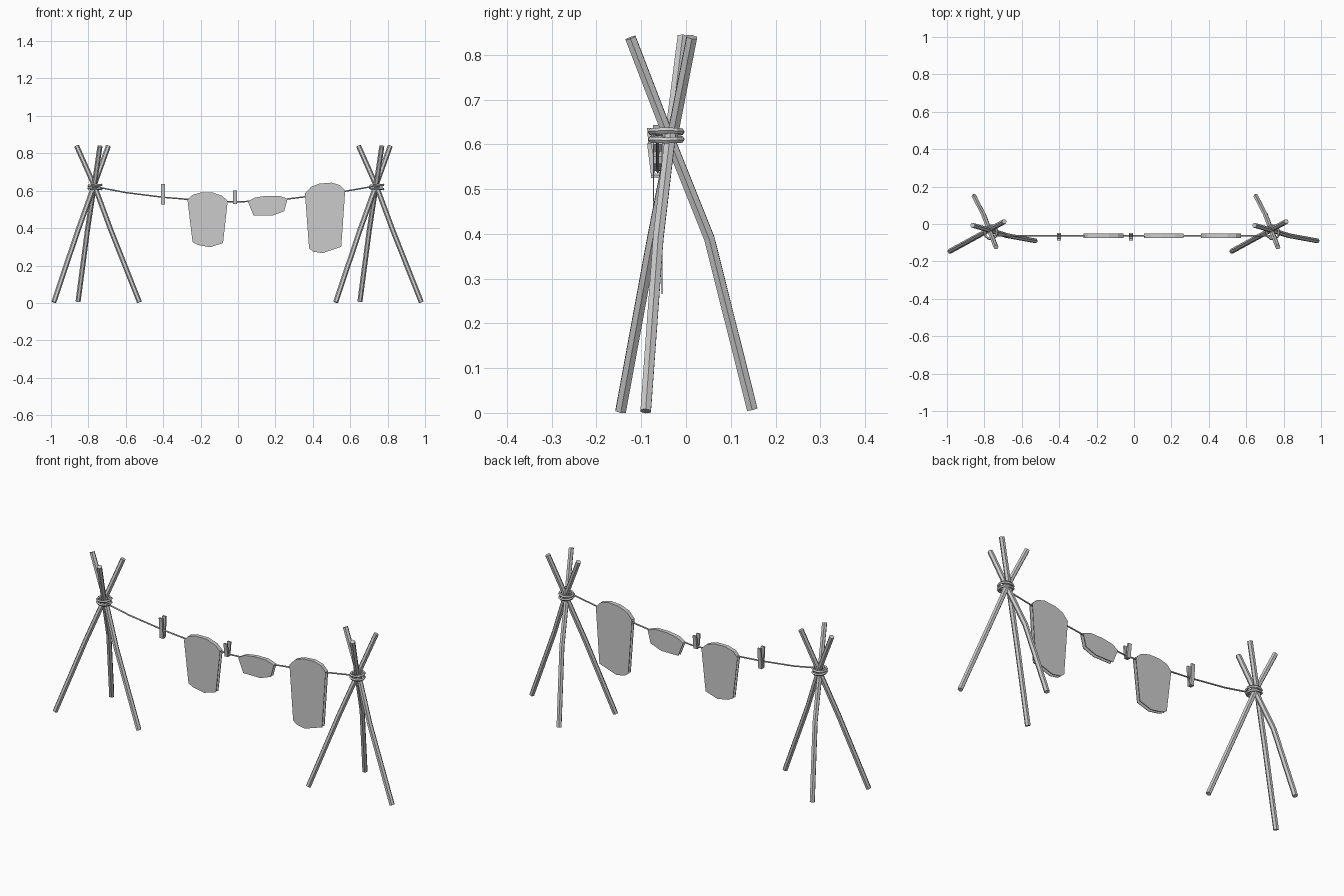
import bpy, bmesh, math
from mathutils import Vector, Matrix

cube = bpy.data.objects.get("Cube")
if cube:
    bpy.data.objects.remove(cube, do_unlink=True)

grey = bpy.data.materials.new("plain grey")
grey.use_nodes = True
grey.diffuse_color = (0.6, 0.6, 0.6, 1)
grey.node_tree.nodes["Principled BSDF"].inputs["Base Color"].default_value = grey.diffuse_color

LINE_Y = -0.063


def finish(name, bm):
    bmesh.ops.recalc_face_normals(bm, faces=bm.faces)
    mesh = bpy.data.meshes.new(name)
    bm.to_mesh(mesh)
    bm.free()
    mesh.materials.append(grey)
    obj = bpy.data.objects.new(name, mesh)
    bpy.context.collection.objects.link(obj)
    return obj


def tube(name, points, radius, sides, closed=False):
    """Sweep a flat-sided tube along a path."""
    pts = [Vector(p) for p in points]
    n = len(pts)
    bm = bmesh.new()
    rings = []
    for i, p in enumerate(pts):
        before = pts[i - 1] if closed or i > 0 else p
        after = pts[(i + 1) % n] if closed or i < n - 1 else p
        along = (after - before).normalized()
        up = Vector((0, 1, 0)) if abs(along.z) > 0.6 else Vector((0, 0, 1))
        side = along.cross(up).normalized()
        up = side.cross(along)
        angles = [math.tau * k / sides for k in range(sides)]
        rings.append([bm.verts.new(p + radius * (math.cos(a) * side + math.sin(a) * up))
                      for a in angles])
    for i in range(n if closed else n - 1):
        a, b = rings[i], rings[(i + 1) % n]
        for k in range(sides):
            m = (k + 1) % sides
            bm.faces.new((a[k], a[m], b[m], b[k]))
    if not closed:
        bm.faces.new(rings[0])
        bm.faces.new(rings[-1])
    return finish(name, bm)


# Tripods: three crossing poles, two of them bent, lashed with rope
def tripod(label, cx):
    poles = {
        "outer_pole": [(-0.22, -0.146, 0.004), (-0.09, -0.075, 0.39), (0.072, 0.013, 0.84)],
        "inner_pole": [(0.238, -0.09, 0.004), (0.085, -0.062, 0.39), (0, -0.035, 0.62),
                       (-0.098, -0.007, 0.84)],
        "back_pole": [(-0.09, 0.148, 0.008), (-0.04, 0.052, 0.39), (-0.005, -0.04, 0.62),
                      (0.027, -0.124, 0.838)],
    }
    for name, path in poles.items():
        tube(f"{label}_{name}", [(cx + x, y, z) for x, y, z in path], 0.0135, 6)
    for i, (z, tilt) in enumerate([(0.611, 0.06), (0.628, -0.08)]):
        turn = Matrix.Rotation(tilt, 3, 'Y')
        loop = [turn @ Vector((0.034 * math.cos(a), 0.036 * math.sin(a), 0))
                + Vector((cx, -0.044, z))
                for a in [math.tau * k / 10 for k in range(10)]]
        tube(f"{label}_lashing_{i + 1}", loop, 0.007, 5, closed=True)


tripod("right", -0.765)
tripod("left", 0.742)

# Sagging clothes line
tube("clothes_line", [(-0.755, LINE_Y, 0.62), (-0.6, LINE_Y, 0.59), (-0.4, LINE_Y, 0.565),
                      (-0.2, LINE_Y, 0.548), (0, LINE_Y, 0.54), (0.25, LINE_Y, 0.554),
                      (0.5, LINE_Y, 0.585), (0.735, LINE_Y, 0.625)], 0.004, 5)


# Cloths: folded over the line, open at the sides and bottom
def cloth(name, top, bottom):
    bm = bmesh.new()
    layers = []
    for y in (LINE_Y - 0.011, LINE_Y + 0.011):
        upper = [bm.verts.new((x, y, z)) for x, z in top]
        lower = [bm.verts.new((x, y, z)) for x, z in bottom]
        bm.faces.new(upper + lower)
        layers.append(upper)
    front, back = layers
    for i in range(len(top) - 1):
        bm.faces.new((front[i], front[i + 1], back[i + 1], back[i]))
    obj = finish(name, bm)
    thick = obj.modifiers.new("thickness", 'SOLIDIFY')
    thick.thickness = 0.003
    thick.offset = -1


cloth("wide_cloth",
      [(-0.27, 0.55), (-0.245, 0.577), (-0.2, 0.59), (-0.135, 0.59), (-0.085, 0.573), (-0.055, 0.545)],
      [(-0.08, 0.32), (-0.15, 0.298), (-0.215, 0.31), (-0.243, 0.325)])
cloth("small_cloth",
      [(0.053, 0.542), (0.09, 0.563), (0.15, 0.573), (0.22, 0.573), (0.265, 0.557)],
      [(0.247, 0.49), (0.185, 0.467), (0.083, 0.467)])
cloth("long_cloth",
      [(0.358, 0.585), (0.39, 0.62), (0.435, 0.638), (0.5, 0.643), (0.545, 0.63), (0.573, 0.6)],
      [(0.552, 0.3), (0.45, 0.266), (0.4, 0.275), (0.38, 0.292)])


# Pegs: two slats pinched together at the bottom
def peg(name, x, low, high):
    for label, s in (("front", -1), ("back", 1)):
        bm = bmesh.new()
        bmesh.ops.create_cube(bm, size=1)
        for v in bm.verts:
            lean = 0.015 if v.co.z > 0 else 0.006
            v.co = Vector((x + v.co.x * 0.02, LINE_Y - 0.004 + s * lean + v.co.y * 0.01,
                           low if v.co.z < 0 else high))
        finish(f"{name}_{label}_slat", bm)


peg("tall_peg", -0.401, 0.525, 0.636)
peg("short_peg", -0.016, 0.53, 0.602)
